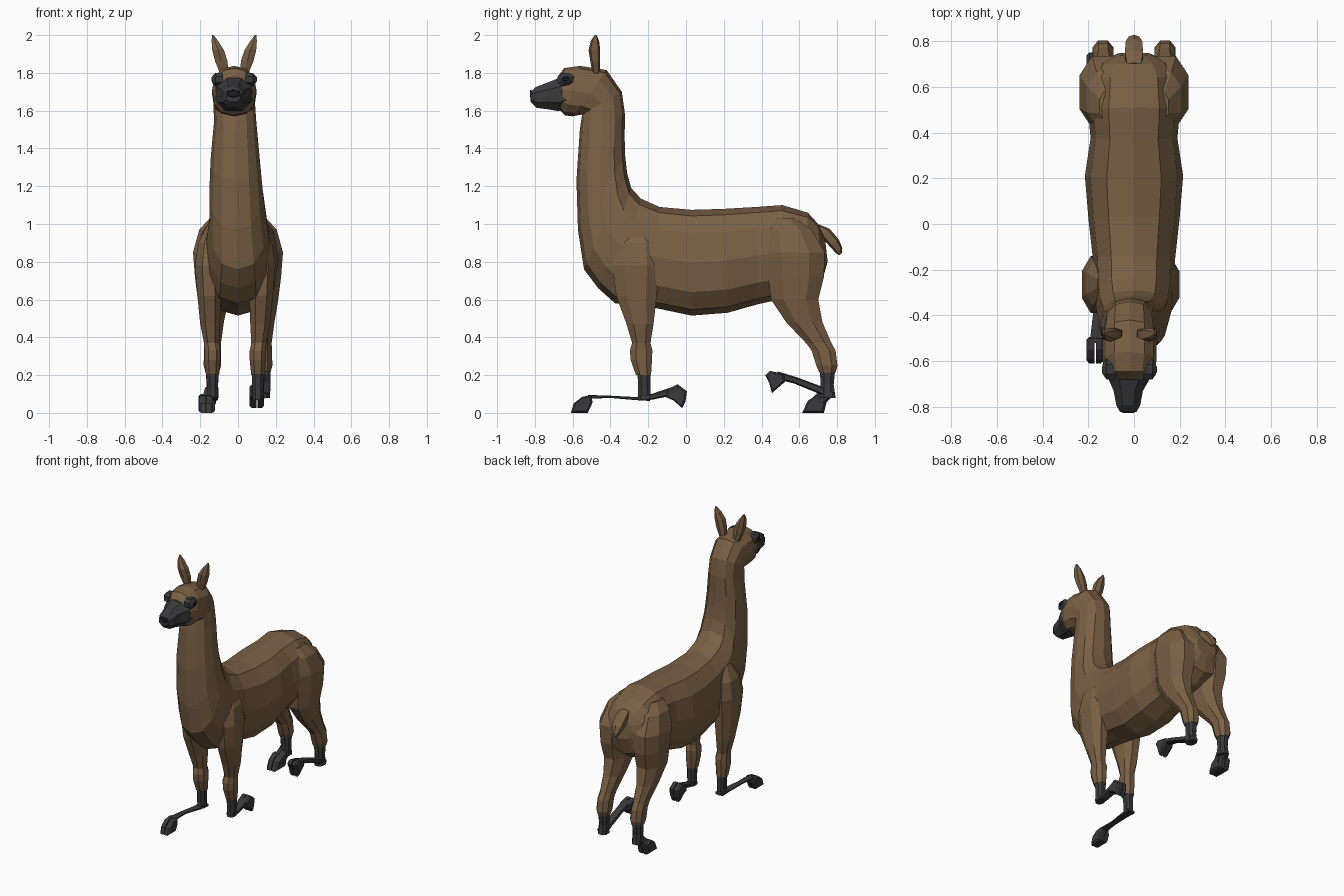
import bpy, bmesh, math
from mathutils import Vector


def material(name, color):
    m = bpy.data.materials.new(name)
    m.diffuse_color = (*color, 1)
    return m


BROWN = material("brown wool", (0.195, 0.118, 0.060))
GREY = material("dark grey skin", (0.042, 0.042, 0.045))
BLACK = material("black eye", (0.012, 0.012, 0.014))


def finish(name, bm, mat):
    bmesh.ops.recalc_face_normals(bm, faces=bm.faces[:])
    mesh = bpy.data.meshes.new(name)
    bm.to_mesh(mesh)
    bm.free()
    mesh.materials.append(mat)
    ob = bpy.data.objects.new(name, mesh)
    bpy.context.collection.objects.link(ob)
    return ob


def loft(name, rings, mat, n=8, turn=0.5, power=0.85):
    """Skin rings given as (centre, half axis u, half axis v)."""
    bm = bmesh.new()
    grow = 1 / math.cos(math.pi / n) if turn else 1
    loops = []
    for c, u, v in rings:
        loop = []
        for i in range(n):
            a = 2 * math.pi * (i + turn) / n
            k = [math.copysign(min(1, abs(t) * grow) ** power, t) if abs(t) > 1e-6 else 0
                 for t in (math.cos(a), math.sin(a))]
            loop.append(bm.verts.new(Vector(c) + Vector(u) * k[0] + Vector(v) * k[1]))
        loops.append(loop)
    for a, b in zip(loops, loops[1:]):
        for i in range(n):
            j = (i + 1) % n
            bm.faces.new((a[i], a[j], b[j], b[i]))
    bm.faces.new(loops[0])
    bm.faces.new(loops[-1])
    return finish(name, bm, mat)


def spine_ring(ty, tz, by, bz, w, x=0.0):
    """Ring through a top and a bottom point of the side outline."""
    return ((x, (ty + by) / 2, (tz + bz) / 2), (w, 0, 0), (0, (ty - by) / 2, (tz - bz) / 2))


def level_ring(z, y0, y1, x0, x1, side=1, shift=0.0):
    """Horizontal ring filling a rectangle."""
    return ((side * ((x0 + x1) / 2 + shift), (y0 + y1) / 2, z),
            ((x1 - x0) / 2, 0, 0), (0, (y1 - y0) / 2, 0))


# Torso, neck and head in one skin, from rump to brow
loft("body_neck_head", [spine_ring(*r) for r in (
    (.735, .93, .75, .80, .08), (.70, 1.0, .715, .68, .15),
    (.645, 1.06, .63, .62, .185), (.51, 1.10, .47, .595, .20),
    (.37, 1.09, .38, .575, .19), (.20, 1.08, .22, .53, .215),
    (.03, 1.075, .03, .515, .20), (-.14, 1.09, -.16, .555, .18),
    (-.24, 1.135, -.375, .58, .175), (-.29, 1.19, -.465, .66, .165),
    (-.312, 1.27, -.54, .76, .152), (-.322, 1.36, -.572, .97, .142, -.01),
    (-.325, 1.46, -.58, 1.23, .13, -.015), (-.323, 1.58, -.562, 1.50, .112, -.015),
    (-.34, 1.70, -.55, 1.58, .11, -.02), (-.42, 1.815, -.60, 1.57, .118, -.02),
    (-.56, 1.837, -.64, 1.575, .118, -.02), (-.645, 1.825, -.665, 1.60, .10, -.02),
    (-.68, 1.78, -.675, 1.65, .07, -.02))], BROWN, n=12, turn=0)

# Muzzle
loft("muzzle", [spine_ring(*r) for r in (
    (-.615, 1.79, -.63, 1.61, .105, -.02), (-.685, 1.768, -.675, 1.598, .088, -.022),
    (-.73, 1.75, -.73, 1.607, .064, -.025), (-.795, 1.725, -.79, 1.615, .052, -.025),
    (-.822, 1.70, -.822, 1.645, .036, -.025))], GREY)

# Nose tip plate
loft("nose", [((-.025, y, 1.69), (w, 0, 0), (0, 0, w * .7))
              for y, w in ((-.819, .032), (-.826, .026))], BLACK, n=6)

for s, label in ((-1, "left"), (1, "right")):
    # Eye patch and eye on the side of the head
    loft(label + "_eye_patch", [((-.02 + s * x, -.635, 1.765), (0, r, 0), (0, 0, r * .75))
                                for x, r in ((.06, .045), (.10, .045), (.117, .022))], GREY)
    loft(label + "_eye", [((-.02 + s * x, -.637, 1.768), (0, r, 0), (0, 0, r * .8))
                          for x, r in ((.11, .022), (.121, .012))], BLACK, n=6)

    # Ear: a leaf shape leaning outwards
    loft(label + "_ear", [((-.02 + s * x, y, z), (w, 0, 0), (0, d, 0)) for x, y, z, w, d in (
        (.052, -.475, 1.79, .020, .018), (.068, -.480, 1.86, .033, .026),
        (.085, -.485, 1.92, .031, .031), (.103, -.482, 1.97, .017, .022),
        (.113, -.478, 2.0, .004, .005))], BROWN, n=6)

    # Front leg with shoulder and knee
    shift = .03 if s < 0 else 0
    loft(label + "_front_leg", [level_ring(*r, s, shift) for r in (
        (1.0, -.30, -.22, .08, .13), (.90, -.36, -.16, .06, .18),
        (.78, -.39, -.14, .05, .198), (.62, -.37, -.155, .06, .185),
        (.47, -.315, -.172, .065, .17), (.37, -.285, -.188, .07, .15),
        (.33, -.297, -.178, .062, .148), (.28, -.293, -.18, .062, .148),
        (.20, -.265, -.185, .07, .14))], BROWN)
    loft(label + "_front_shin", [level_ring(*r, s, shift) for r in (
        (.215, -.257, -.188, .073, .137), (.13, -.253, -.188, .076, .134),
        (.068, -.256, -.186, .078, .132))], GREY)

    # Hind leg with haunch and hock
    loft(label + "_hind_leg", [level_ring(*r, s) for r in (
        (1.03, .45, .58, .08, .15), (.97, .425, .665, .05, .205),
        (.85, .42, .735, .03, .238), (.72, .435, .73, .04, .228),
        (.60, .45, .70, .05, .213), (.48, .53, .722, .075, .193),
        (.37, .635, .77, .09, .178), (.33, .665, .792, .09, .18),
        (.25, .69, .802, .09, .182), (.215, .705, .792, .10, .172))], BROWN)
    loft(label + "_hind_shin", [level_ring(*r, s) for r in (
        (.23, .708, .79, .102, .17), (.15, .713, .782, .105, .167),
        (.08, .71, .792, .103, .17))], GREY)

# Tail
loft("tail", [((0, y, z), (w, 0, 0), (0, .8 * d, .6 * d)) for y, z, w, d in (
    (.69, .985, .03, .02), (.735, .955, .04, .032), (.785, .90, .036, .03),
    (.81, .86, .022, .022), (.818, .84, .008, .008))], BROWN, n=6)


# Bent lower legs: bars along a path of (x, y, z, half width, half thickness)
def bar(name, path):
    rings = []
    for i, (x, y, z, w, t) in enumerate(path):
        a, b = path[max(i - 1, 0)], path[min(i + 1, len(path) - 1)]
        d = Vector((0, b[1] - a[1], b[2] - a[2])).normalized()
        rings.append(((x, y, z), (w, 0, 0), (0, -d.z * t, d.y * t)))
    loft(name, rings, GREY, n=6, turn=0.5)


bar("left_front_pastern", ((-.135, -.19, .075, .03, .012), (-.14, -.27, .076, .026, .008),
                           (-.16, -.40, .085, .02, .006), (-.168, -.52, .085, .026, .010)))
bar("right_front_pastern", ((.105, -.24, .08, .03, .012), (.104, -.18, .085, .028, .015),
                            (.102, -.07, .115, .028, .022)))
bar("right_hind_pastern", ((.137, .775, .095, .033, .02), (.137, .70, .125, .027, .02),
                           (.135, .58, .172, .024, .018), (.135, .48, .20, .03, .02)))
bar("left_hind_pastern", ((-.14, .755, .12, .034, .035), (-.155, .70, .06, .036, .035)))


# Cloven feet: side outline extruded into two toes
def foot(name, x, half, outline):
    for s, label in ((-1, "outer"), (1, "inner")):
        bm = bmesh.new()
        cy = sum(p[0] for p in outline) / len(outline)
        cz = sum(p[1] for p in outline) / len(outline)
        loops = []
        for off, k in ((.003, 1), (half * .7, 1), (half, .8)):
            loops.append([bm.verts.new((x + s * off, cy + (y - cy) * k,
                                        cz + (z - cz) * k)) for y, z in outline])
        n = len(outline)
        for a, b in zip(loops, loops[1:]):
            for i in range(n):
                j = (i + 1) % n
                bm.faces.new((a[i], a[j], b[j], b[i]))
        bm.faces.new(loops[0])
        bm.faces.new(loops[-1])
        finish(name + "_" + label + "_toe", bm, GREY)


foot("left_front_foot", -.17, .037, ((-.61, 0), (-.595, .05), (-.55, .085),
                                     (-.50, .095), (-.495, .055), (-.52, 0)))
foot("right_front_foot", .10, .038, ((-.11, .085), (-.105, .12), (-.045, .152), (.005, .115),
                                     (-.003, .06), (-.02, .025), (-.065, .065)))
foot("right_hind_foot", .135, .038, ((.42, .20), (.445, .222), (.52, .205),
                                     (.525, .165), (.455, .105), (.44, .16)))
foot("left_hind_foot", -.165, .043, ((.615, 0), (.645, .065), (.70, .10),
                                     (.75, .08), (.73, 0)))
